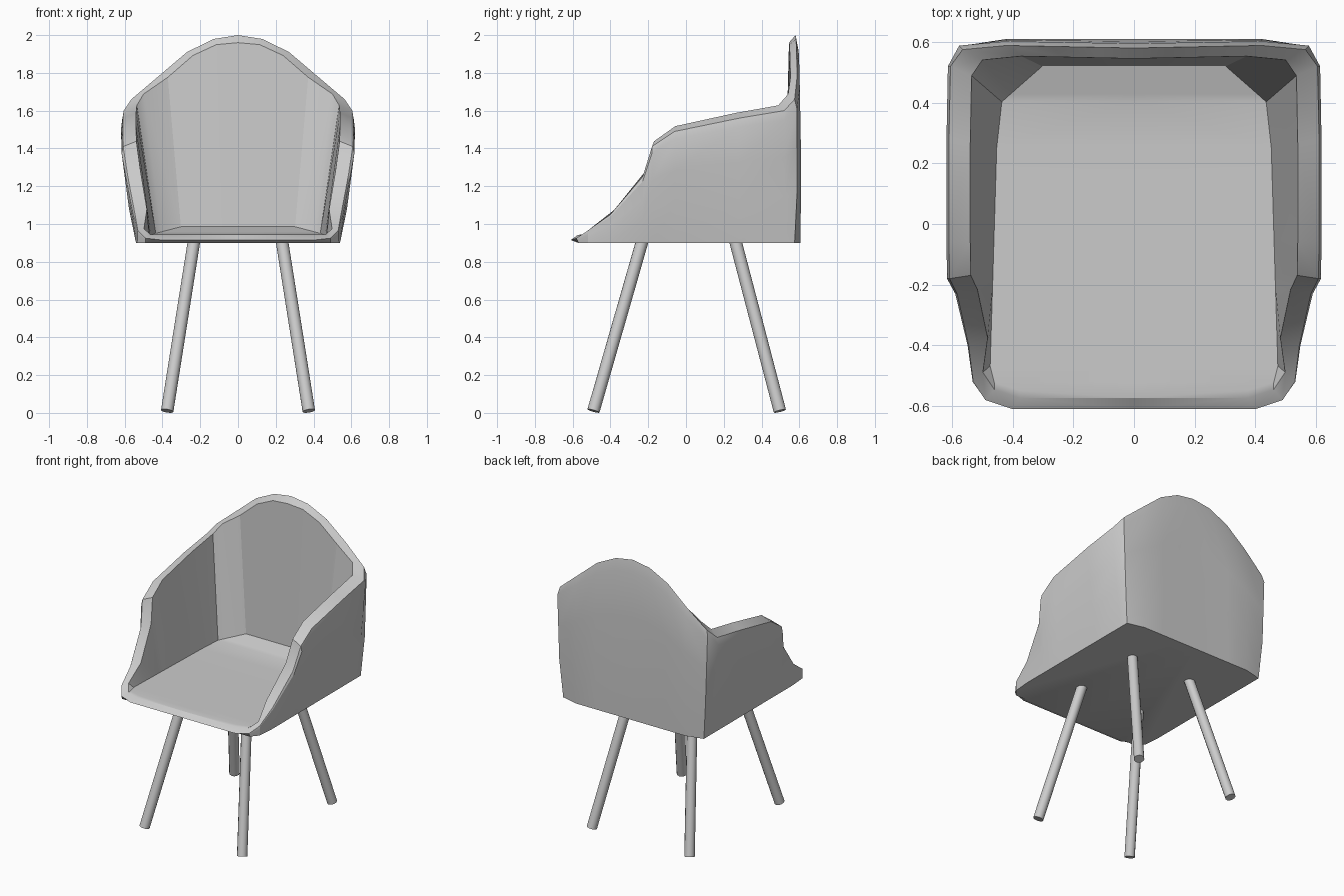
import bpy, bmesh
from mathutils import Vector

if "Cube" in bpy.data.objects:
    bpy.data.objects.remove(bpy.data.objects["Cube"])

# Rim of the right half: lip and arm by points, arched back by rule
ARM = [(0, -.61, .915), (.40, -.61, .915), (.49, -.58, .925), (.53, -.52, .965),
       (.545, -.40, 1.05), (.583, -.23, 1.25), (.608, -.18, 1.41), (.61, -.06, 1.49),
       (.61, .28, 1.56), (.605, .52, 1.60), (.565, .575, 1.66)]
ARCH = [(x, .58 + .02 * x, 2 - 1.23 * x * x) for x in (.42, .27, .13, 0)]
RIM = [Vector(p) for p in ARM + ARCH]


def section(rim):
    """Loft section: underside, bulging outer wall, rim, inner rim, seat edge."""
    x, y, z = rim
    back = y > .577
    under = Vector((min(x, .54), .605 if back else max(y, -.57), .9))
    pts = [under]
    for t in (.35, .65, .93):
        p = under.lerp(rim, t)
        k = .013 * min(1, (z - .9) / .5)
        if y > .55:
            p.y = min(.61, p.y + k)
        if x > .5:
            p.x += k
        pts.append(p)
    inner = Vector((x if y < -.6 else .885 * x, .94 * y, z + .028))
    if back:
        inner.z = z - .04 * (1 - x / .5)
    elif y < -.5:
        inner.x = .94 * x
        inner.z = max(.942, z + .01)
    if y > .5:
        sx = .72 * x
        sy = .52 - .9 * max(0, sx - .305)
    else:
        sy = .9 * y
        sx = min(.94 * x, .46 - .03 * sy)
    seat = Vector((sx, sy, .945 + .3 * max(0, sy - .385)))
    return pts + [rim, inner, seat]


# Shell: walls lofted round the seat, closed by the underside
bm = bmesh.new()
loft = [[bm.verts.new(p) for p in section(r)] for r in RIM]
for a, b in zip(loft, loft[1:]):
    for i in range(len(a) - 1):
        bm.faces.new((a[i], b[i], b[i + 1], a[i + 1]))
bm.faces.new([s[0] for s in loft])

# Seat strips between the edge and the centre line
edge = [s[-1] for s in loft]
last = len(ARM) - 1
mids = {i: bm.verts.new((0, edge[i].co.y, edge[i].co.z)) for i in range(2, last + 1)}
bm.faces.new((edge[0], edge[1], edge[2], mids[2]))
for i in range(2, last):
    bm.faces.new((edge[i], edge[i + 1], mids[i + 1], mids[i]))
bm.faces.new([mids[last]] + edge[last:])
bmesh.ops.recalc_face_normals(bm, faces=bm.faces)
mesh = bpy.data.meshes.new("seat_shell")
bm.to_mesh(mesh)
bm.free()
shell = bpy.data.objects.new("seat_shell", mesh)
bpy.context.collection.objects.link(shell)
mirror = shell.modifiers.new("mirror", 'MIRROR')
mirror.use_clip = True
bpy.context.view_layer.objects.active = shell
shell.select_set(True)
bpy.ops.object.modifier_apply(modifier="mirror")
bpy.ops.object.shade_smooth_by_angle(angle=0.4)


# Splayed round legs
def leg(name, top, foot):
    top, foot = Vector(top), Vector(foot)
    axis = top - foot
    bpy.ops.mesh.primitive_cylinder_add(vertices=12, radius=.033, depth=axis.length,
                                        location=(top + foot) / 2)
    ob = bpy.context.object
    ob.name = name
    ob.rotation_euler = axis.to_track_quat('Z', 'Y').to_euler()
    bpy.ops.object.shade_smooth_by_angle(angle=0.6)


for side, sx in (("right", 1), ("left", -1)):
    leg("front_leg_" + side, (sx * .232, -.23, .915), (sx * .375, -.49, .0105))
    leg("back_leg_" + side, (sx * .232, .26, .915), (sx * .375, .497, .0098))
